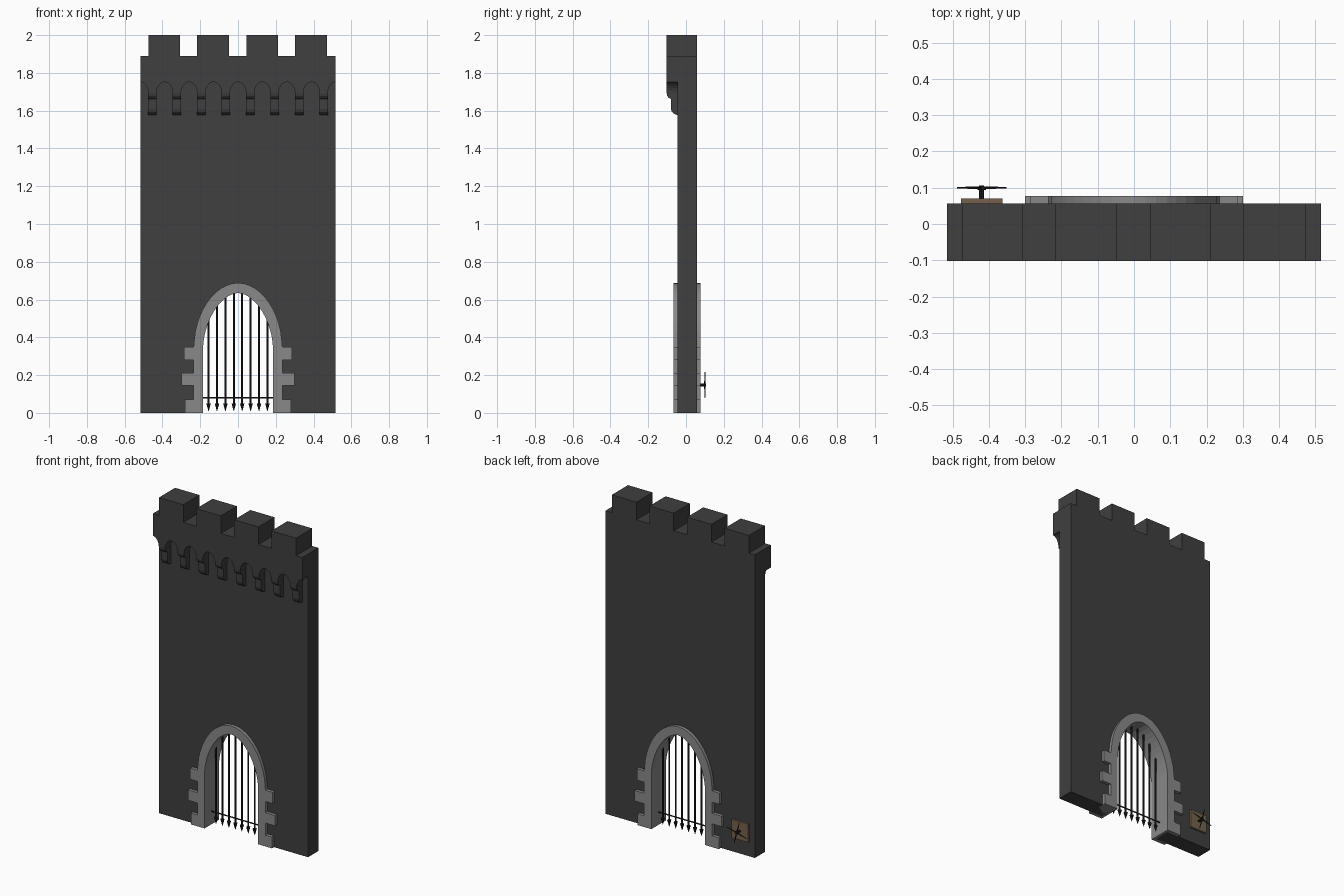
import bpy
import bmesh
import math
from mathutils import Vector, Matrix

if "Cube" in bpy.data.objects:
    bpy.data.objects.remove(bpy.data.objects["Cube"])


def material(name, rgb):
    m = bpy.data.materials.new(name)
    m.use_nodes = True
    m.diffuse_color = (*rgb, 1)
    m.node_tree.nodes["Principled BSDF"].inputs["Base Color"].default_value = (*rgb, 1)
    return m


dark_stone = material("dark stone", (0.05, 0.05, 0.05))
pale_stone = material("pale stone", (0.25, 0.25, 0.25))
iron = material("black iron", (0.015, 0.015, 0.015))
wood = material("brown wood", (0.18, 0.12, 0.075))


def finish(bm, name, mat):
    bmesh.ops.recalc_face_normals(bm, faces=bm.faces)
    me = bpy.data.meshes.new(name)
    bm.to_mesh(me)
    bm.free()
    me.materials.append(mat)
    ob = bpy.data.objects.new(name, me)
    bpy.context.collection.objects.link(ob)
    return ob


def prism(name, outline, start, depth, mat):
    """Extrude a closed outline of 3D points along the depth vector."""
    bm = bmesh.new()
    face = bm.faces.new([bm.verts.new(Vector(p) + Vector(start)) for p in outline])
    ext = bmesh.ops.extrude_face_region(bm, geom=[face], use_keep_orig=True)
    moved = [v for v in ext["geom"] if isinstance(v, bmesh.types.BMVert)]
    bmesh.ops.translate(bm, verts=moved, vec=Vector(depth))
    return finish(bm, name, mat)


def slab(name, outline, y0, y1, mat):
    return prism(name, [(x, 0, z) for x, z in outline], (0, y0, 0), (0, y1 - y0, 0), mat)


def rod(name, a, b, r1, r2, mat, sides=8):
    """Cylinder or cone from point a to point b."""
    a, b = Vector(a), Vector(b)
    bm = bmesh.new()
    turn = (b - a).to_track_quat("Z", "Y").to_matrix().to_4x4()
    bmesh.ops.create_cone(bm, cap_ends=True, segments=sides, radius1=r1, radius2=r2,
                          depth=(b - a).length, matrix=Matrix.Translation((a + b) / 2) @ turn)
    return finish(bm, name, mat)


SPRING = 0.34


def arch_height(x, half, rise, power):
    return SPRING + rise * max(0, 1 - abs(x / half) ** power) ** (1 / power)


def arch(half, rise, power, steps=24):
    """Pointed arch from right springing to left springing."""
    xs = [half * math.cos(math.pi * i / steps) for i in range(steps + 1)]
    return [(x, arch_height(x, half, rise, power)) for x in xs]


HALF, CREST, TOP = 0.515, 1.89, 2.0
FRONT, BACK, OVERHANG = -0.045, 0.057, -0.102

# Battlement line, right to left
battlement = [(HALF, CREST)]
for left, right in ((0.302, 0.472), (0.045, 0.212), (-0.216, -0.047), (-0.474, -0.306)):
    battlement += [(right, CREST), (right, TOP), (left, TOP), (left, CREST)]
battlement.append((-HALF, CREST))

# Wall with the gate opening
opening = arch(0.2, 0.315, 1.85)
wall = [(-HALF, 0), (-0.2, 0)] + opening[::-1] + [(0.2, 0), (HALF, 0)] + battlement
slab("wall", wall, FRONT, BACK, dark_stone)

# Overhanging parapet with a row of small arches below
PITCH, GAP, SILL = 0.1295, 0.0435, 1.69
scallops = []
for i in range(-4, 5):
    for k in range(13):
        x = i * PITCH - GAP * math.cos(math.pi * k / 12)
        if abs(x) < HALF - 0.001:
            scallops.append((x, SILL + 0.062 * math.sin(math.pi * k / 12)))
scallops = [(-HALF, SILL + 0.061)] + scallops + [(HALF, SILL + 0.061)]
slab("parapet", scallops + battlement, OVERHANG, FRONT, dark_stone)

# Stepped corbels under the parapet
profile = [(-0.045, 1.577), (-0.063, 1.583), (-0.075, 1.594), (-0.08, 1.61), (-0.08, 1.662),
           (-0.091, 1.667), (-0.099, 1.677), (-0.102, SILL), (-0.045, SILL)]
for i in range(8):
    x = (i - 3.5) * PITCH - 0.022
    prism("corbel", [(0, y, z) for y, z in profile], (x, 0, 0), (0.044, 0, 0), dark_stone)

# Gate surround with projecting side blocks
side = [(0.185, 0)]
for reach, low, high in ((0.28, 0, 0.07), (0.3, 0.145, 0.21), (0.285, 0.28, 0.35)):
    side += [(0.235, low)] * (low > 0) + [(reach, low), (reach, high), (0.235, high)]
INNER = (0.185, 0.295, 1.8)
surround = side + arch(0.235, 0.348, 1.95)[2:-2]
surround += [(-x, z) for x, z in reversed(side)] + arch(*INNER)[::-1]
slab("gate_surround", surround, -0.065, 0.077, pale_stone)

# Portcullis bars with spear points and a cross bar
MID = 0.006
for i in range(8):
    x = (i - 3.5) * 0.0445
    rod("gate_bar", (x, MID, 0.04), (x, MID, arch_height(x, *INNER) + 0.015), 0.0055, 0.0055, iron)
    rod("bar_point", (x, MID, 0.05), (x, MID, 0.01), 0.012, 0.001, iron)
rod("cross_bar", (-0.19, MID, 0.08), (0.19, MID, 0.08), 0.004, 0.004, iron)

# Winch on the back: board, axle and spoked handle
WX, WZ = -0.42, 0.148
board = [(WX + sx * 0.057, WZ + sz * 0.057) for sx, sz in ((-1, -1), (1, -1), (1, 1), (-1, 1))]
slab("winch_board", board, BACK, 0.07, wood)
rod("winch_axle", (WX, 0.07, WZ), (WX, 0.106, WZ), 0.007, 0.007, iron)
rod("winch_hub", (WX, 0.094, WZ), (WX, 0.104, WZ), 0.012, 0.012, iron)
for k in range(4):
    angle = math.radians(15 + 90 * k)
    tip = (WX + 0.07 * math.cos(angle), 0.1, WZ + 0.07 * math.sin(angle))
    rod("winch_spoke", (WX, 0.1, WZ), tip, 0.004, 0.002, iron)
